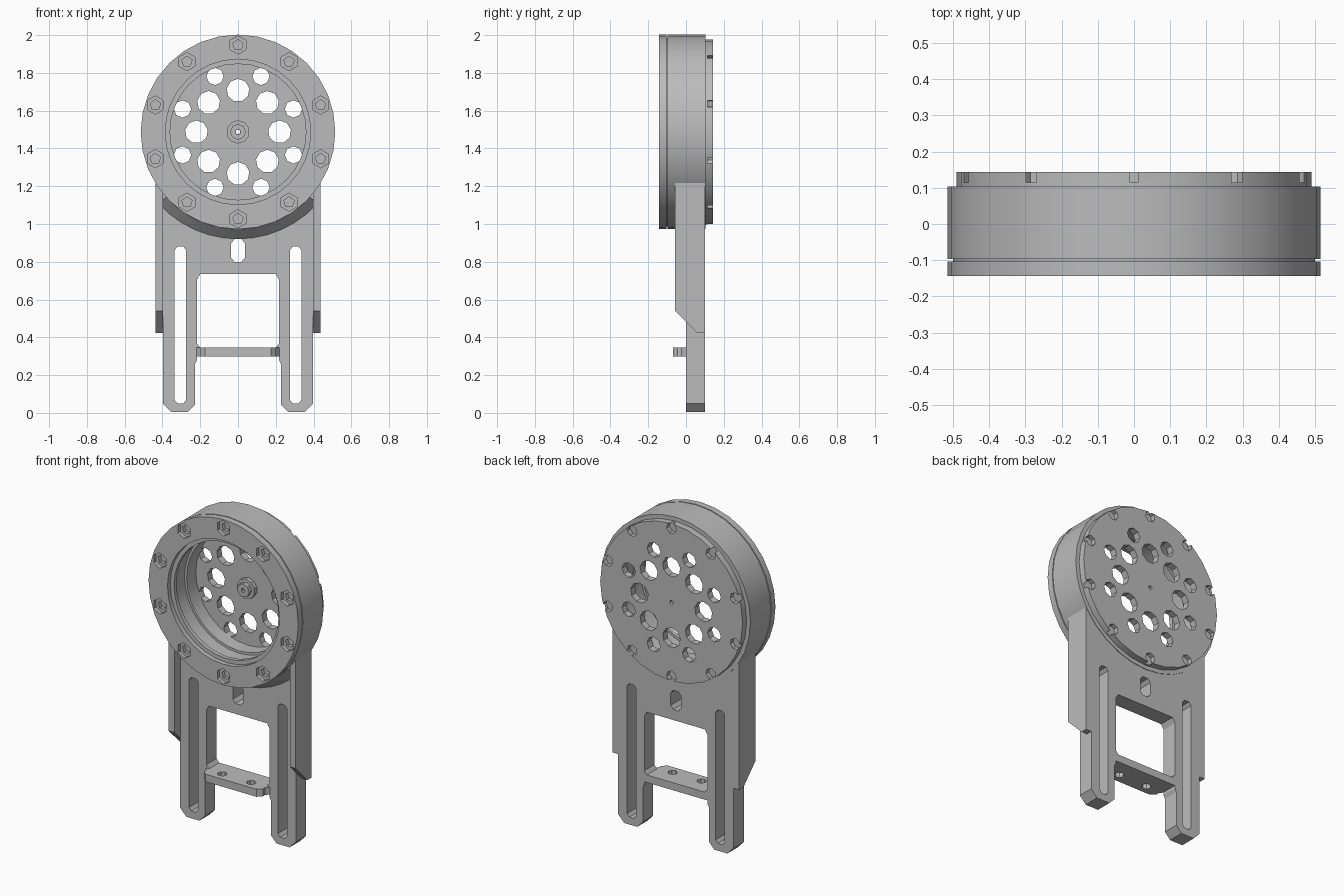
import bpy, bmesh, math
from mathutils import Vector

cube = bpy.data.objects.get("Cube")
if cube:
    bpy.data.objects.remove(cube, do_unlink=True)

CZ = 1.4875  # height of the drum axis

grey = bpy.data.materials.new("plain grey")
grey.use_nodes = True
colour = (0.5, 0.5, 0.5, 1)
grey.diffuse_color = colour
grey.node_tree.nodes["Principled BSDF"].inputs["Base Color"].default_value = colour


def finish(bm, name):
    bmesh.ops.recalc_face_normals(bm, faces=bm.faces)
    mesh = bpy.data.meshes.new(name)
    bm.to_mesh(mesh)
    bm.free()
    mesh.materials.append(grey)
    ob = bpy.data.objects.new(name, mesh)
    bpy.context.collection.objects.link(ob)
    return ob


def add_prism(bm, points, lo, hi, axis="y"):
    """Extrude a 2D outline along y (x, z points), x (y, z) or z (x, y)."""
    place = {"y": lambda a, b, t: (a, t, b),
             "x": lambda a, b, t: (t, a, b),
             "z": lambda a, b, t: (a, b, t)}[axis]
    face = bm.faces.new([bm.verts.new(place(a, b, lo)) for a, b in points])
    out = bmesh.ops.extrude_face_region(bm, geom=[face])
    verts = [v for v in out["geom"] if isinstance(v, bmesh.types.BMVert)]
    bmesh.ops.translate(bm, verts=verts, vec=Vector(place(0, 0, hi - lo)))


def ngon(cx, cy, r, sides, turn=0.0):
    return [(cx + r * math.sin(turn + math.tau * i / sides),
             cy + r * math.cos(turn + math.tau * i / sides)) for i in range(sides)]


def slot(cx, lo, hi, w):
    """Upright slot with chamfered ends."""
    c, t = w * 0.5, w * 0.6
    return [(cx - w, lo + t), (cx - c, lo), (cx + c, lo), (cx + w, lo + t),
            (cx + w, hi - t), (cx + c, hi), (cx - c, hi), (cx - w, hi - t)]


def prisms(name, items):
    bm = bmesh.new()
    for item in items:
        add_prism(bm, *item)
    return finish(bm, name)


def lathe(name, profile, sides, start=0.0, sweep=math.tau):
    """Turn a closed (radius, y) profile about the drum axis."""
    bm = bmesh.new()
    full = sweep > 6.28
    rings = []
    for i in range(sides if full else sides + 1):
        a = start + sweep * i / sides
        rings.append([bm.verts.new((r * math.sin(a), y, CZ - r * math.cos(a))) for r, y in profile])
    n = len(profile)
    for i in range(sides):
        p, q = rings[i], rings[(i + 1) % len(rings)]
        for k in range(n):
            bm.faces.new((p[k], p[(k + 1) % n], q[(k + 1) % n], q[k]))
    if not full:
        bm.faces.new(rings[0])
        bm.faces.new(rings[-1])
    return finish(bm, name)


def cut(ob, cutter):
    mod = ob.modifiers.new("cut", "BOOLEAN")
    mod.object = cutter
    mod.operation = "DIFFERENCE"
    mod.solver = "EXACT"
    bpy.context.view_layer.objects.active = ob
    bpy.ops.object.modifier_apply(modifier=mod.name)
    bpy.data.objects.remove(cutter, do_unlink=True)


def smooth(ob):
    bpy.ops.object.select_all(action="DESELECT")
    ob.select_set(True)
    bpy.context.view_layer.objects.active = ob
    bpy.ops.object.shade_smooth_by_angle(angle=math.radians(25))


def around(radius, count, offset=0.0):
    return [(radius * math.sin(offset + math.tau * i / count),
             CZ + radius * math.cos(offset + math.tau * i / count)) for i in range(count)]


# Drum housing and front ring, separated by a thin groove
drum = lathe("drum_housing", [(0.515, -0.097), (0.515, 0.103), (0.36, 0.103), (0.36, 0.01),
                              (0.375, 0.01), (0.375, -0.097)], 32)
ring = lathe("front_ring", [(0.515, -0.143), (0.515, -0.103), (0.5, -0.103), (0.5, -0.09),
                            (0.36, -0.09), (0.36, -0.115), (0.385, -0.115), (0.385, -0.143)], 32)

# Bolt pockets in the ring and in the housing behind it
bolts = around(0.46, 10)
cut(ring, prisms("pocket_cutter", [(ngon(x, z, 0.048, 6), -0.2, -0.12) for x, z in bolts]))
cut(ring, prisms("shank_cutter", [(ngon(x, z, 0.029, 5), -0.2, -0.096) for x, z in bolts]))

# Back cover with vent holes, bolt holes and a centre hole
cover = prisms("back_cover", [(ngon(0, CZ, 0.49, 28), 0.1, 0.143)])
holes = [(ngon(x, z, 0.061, 9), 0.05, 0.2) for x, z in around(0.22, 8)]
holes += [(ngon(x, z, 0.046, 8), 0.05, 0.2) for x, z in around(0.318, 8, math.pi / 8)]
holes += [(ngon(x, z, 0.034, 7), 0.115, 0.2) for x, z in bolts]
holes.append((ngon(0, CZ, 0.013, 6), 0.05, 0.2))
cut(cover, prisms("vent_cutter", holes))

# Hub in the middle of the cover
lathe("hub_base", [(0.062, 0.075), (0.062, 0.11), (0.013, 0.11), (0.013, 0.075)], 10)
lathe("hub_nut", [(0.042, 0.05), (0.042, 0.08), (0.013, 0.08), (0.013, 0.05)], 8)

# Forked plate: half outline, mirrored to the other side
half = [(0.2, 0.735), (0.217, 0.705), (0.217, 0.28), (0.227, 0.26), (0.227, 0.045),
        (0.265, 0.005), (0.355, 0.005), (0.398, 0.05), (0.398, 1.25)]
outline = half + [(-x, z) for x, z in reversed(half)]
plate = prisms("forked_plate", [(outline, 0.0, 0.1)])
cut(plate, prisms("slot_cutter", [(slot(s * 0.305, 0.05, 0.88, 0.031), -0.2, 0.2) for s in (-1, 1)]))
cut(plate, prisms("drum_clearance", [(ngon(0, CZ, 0.48, 32), -0.3, 0.3)]))

# Sloped collar where the plate meets the drum
collar = lathe("sloped_collar", [(0.48, -0.058), (0.515, -0.058), (0.568, 0.002), (0.48, 0.002)],
               12, math.radians(-48), math.radians(96))

# Small slot below the drum
for part in (plate, collar):
    cut(part, prisms("small_slot_cutter", [(slot(0, 0.80, 0.92, 0.036), -0.04, 0.2)]))

# Side flanges with bevelled lower ends
flange = [(-0.058, 0.54), (0.06, 0.422), (0.1, 0.422), (0.1, 1.28), (-0.058, 1.28)]
for name, lo, hi in (("left_flange", 0.397, 0.436), ("right_flange", -0.436, -0.397)):
    prisms(name, [(flange, lo, hi, "x")])

# Cross bar with a tapered front edge and two holes
bar_half = [(0.22, 0.1), (0.22, 0.0), (0.202, -0.025), (0.202, -0.045), (0.175, -0.07)]
bar = prisms("cross_bar", [(bar_half + [(-x, y) for x, y in reversed(bar_half)], 0.298, 0.345, "z")])
cut(bar, prisms("bar_hole_cutter", [(ngon(s * 0.1, -0.012, 0.028, 8), 0.2, 0.4, "z") for s in (-1, 1)]))

# Small webs in the lower corners of the window
for name, s in (("left_web", 1), ("right_web", -1)):
    prisms(name, [([(s * 0.22, 0.34), (s * 0.195, 0.34), (s * 0.22, 0.37)], 0.0, 0.1)])

for ob in (drum, ring, cover, collar):
    smooth(ob)
